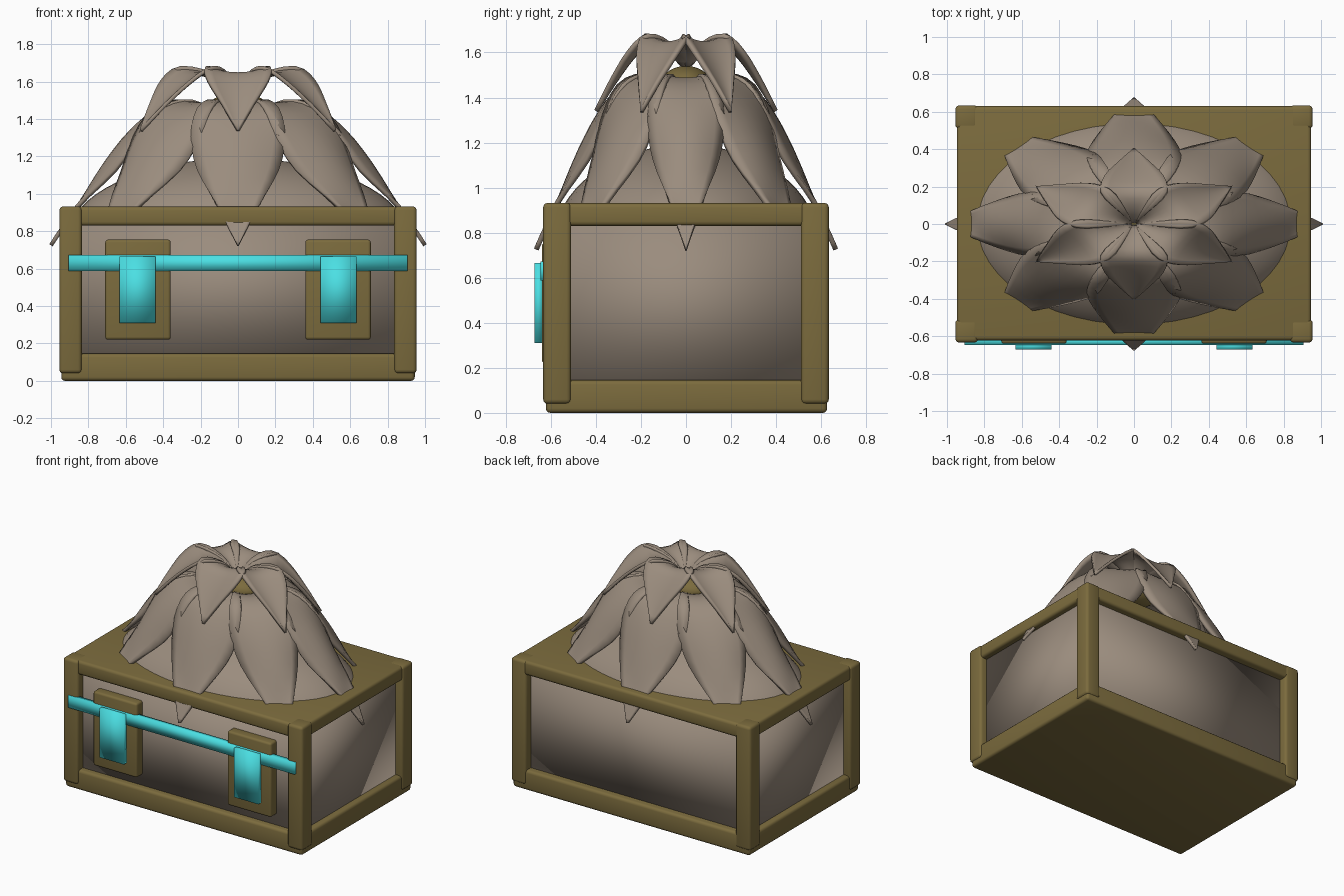
import bpy, bmesh, math
from mathutils import Vector, Matrix

if "Cube" in bpy.data.objects:
    bpy.data.objects.remove(bpy.data.objects["Cube"])


def mat(name, rgb):
    m = bpy.data.materials.new(name)
    m.diffuse_color = (*rgb, 1)
    m.use_nodes = True
    m.node_tree.nodes["Principled BSDF"].inputs["Base Color"].default_value = m.diffuse_color
    return m


GOLD = mat("olive_gold", (0.20, 0.148, 0.047))
TAUPE = mat("taupe", (0.325, 0.263, 0.207))
CYAN = mat("cyan", (0.07, 0.74, 0.77))


def finish(name, bm, material, angle=40):
    bmesh.ops.recalc_face_normals(bm, faces=bm.faces)
    me = bpy.data.meshes.new(name)
    bm.to_mesh(me)
    bm.free()
    me.materials.append(material)
    ob = bpy.data.objects.new(name, me)
    bpy.context.collection.objects.link(ob)
    bpy.ops.object.select_all(action='DESELECT')
    ob.select_set(True)
    bpy.context.view_layer.objects.active = ob
    bpy.ops.object.shade_smooth_by_angle(angle=math.radians(angle))
    return ob


def box(name, lo, hi, material, bevel=0.0, angle=40):
    lo, hi = Vector(lo), Vector(hi)
    bm = bmesh.new()
    bmesh.ops.create_cube(bm, size=1, matrix=Matrix.Translation((lo + hi) / 2)
                          @ Matrix.Diagonal((*(hi - lo), 1)))
    if bevel:
        bmesh.ops.bevel(bm, geom=bm.edges[:], offset=bevel, segments=3,
                        profile=0.5, affect='EDGES')
    return finish(name, bm, material, angle)


def ellipsoid(name, centre, radii, material, cut=None):
    bm = bmesh.new()
    bmesh.ops.create_uvsphere(bm, u_segments=48, v_segments=32, radius=1,
                              matrix=Matrix.Translation(centre) @ Matrix.Diagonal((*radii, 1)))
    if cut is not None:
        bmesh.ops.bisect_plane(bm, geom=bm.verts[:] + bm.edges[:] + bm.faces[:],
                               plane_co=(0, 0, cut), plane_no=(0, 0, 1), clear_inner=True)
    return finish(name, bm, material)


def catmull(points, steps):
    p = [Vector(q) for q in points]
    p = [2 * p[0] - p[1]] + p + [2 * p[-1] - p[-2]]
    out = []
    for i in range(1, len(p) - 2):
        a, b, c, d = p[i - 1:i + 3]
        for k in range(steps):
            t = k / steps
            out.append(0.5 * (2 * b + (c - a) * t + (2 * a - 5 * b + 4 * c - d) * t * t
                              + (3 * b - a - 3 * c + d) * t ** 3))
    return out + [p[-2]]


SQUASH = 0.665   # the flower is an oval, narrower front to back


def petal_ring(name, count, start, profile, thick):
    """Ring of drooping petals; rows are radius, height, half width, edge lift."""
    rows = catmull(profile, 3)
    for n in range(count):
        ang = start + 2 * math.pi * n / count
        turn = Matrix.Diagonal((1, SQUASH, 1, 1)) @ Matrix.Rotation(ang, 4, 'Z')
        bm = bmesh.new()
        grid = []
        for i, (r, z, w, lift) in enumerate(rows):
            a, b = rows[max(i - 1, 0)], rows[min(i + 1, len(rows) - 1)]
            d = Vector((b[0] - a[0], b[1] - a[1])).normalized()
            line = []
            for k in range(-4, 5):
                u = k / 4
                h = lift * u * u
                line.append(bm.verts.new(turn @ Vector((r - d.y * h, w * u, z + d.x * h))))
            grid.append(line)
        for l0, l1 in zip(grid, grid[1:]):
            for k in range(8):
                bm.faces.new((l0[k], l0[k + 1], l1[k + 1], l1[k]))
        ob = finish(f"{name}_{n + 1}", bm, TAUPE)
        s = ob.modifiers.new("thickness", 'SOLIDIFY')
        s.thickness = thick
        s.offset = 0


# Chest: base, lid, recessed walls, corner posts
box("base_slab", (-0.945, -0.622, 0), (0.945, 0.627, 0.145), GOLD, 0.02)
box("lid_slab", (-0.947, -0.622, 0.83), (0.947, 0.63, 0.931), GOLD, 0.02)
box("chest_walls", (-0.9, -0.575, 0.1), (0.9, 0.575, 0.87), TAUPE, 0, 180)
for sx in (-1, 1):
    for sy in (-1, 1):
        xs = sorted((sx * 0.835, sx * 0.955))
        ys = sorted((sy * 0.51, sy * 0.634))
        box("corner_post", (xs[0], ys[0], 0.04), (xs[1], ys[1], 0.932), GOLD, 0.02)

# Front fastening: two backing plates, cross bar, two straps
for sx in (-1, 1):
    xs = sorted((sx * 0.36, sx * 0.71))
    box("strap_plate", (xs[0], -0.64, 0.22), (xs[1], -0.56, 0.755), GOLD, 0.015)
    xs = sorted((sx * 0.44, sx * 0.633))
    box("strap", (xs[0], -0.672, 0.31), (xs[1], -0.635, 0.665), CYAN, 0, 180)
box("cross_bar", (-0.905, -0.647, 0.588), (0.905, -0.61, 0.672), CYAN, 0, 180)

# Oval mound on the lid
ellipsoid("mound", (0, 0, 0.75), (0.92, 0.59, 0.44), TAUPE, 0.9)

# Flower heart between the petal layers
ellipsoid("flower_heart", (0, 0, 1.46), (0.16, 0.11, 0.08), GOLD)

# Long outer petals that pierce the lid, then short upper petals
petal_ring("outer_petal", 8, 0,
           [(0.06, 1.4, 0.03, 0), (0.25, 1.475, 0.13, 0.02), (0.42, 1.45, 0.22, 0.0),
            (0.57, 1.335, 0.25, -0.05), (0.71, 1.16, 0.215, -0.065),
            (0.855, 0.93, 0.11, 0.005), (0.94, 0.815, 0.05, 0.0), (1.0, 0.725, 0.004, 0)], 0.022)
petal_ring("upper_petal", 6, math.pi / 6,
           [(0.02, 1.54, 0.012, 0), (0.12, 1.61, 0.085, 0.03), (0.25, 1.64, 0.175, 0.035),
            (0.36, 1.575, 0.16, 0.035), (0.48, 1.465, 0.085, 0.02), (0.6, 1.34, 0.004, 0)], 0.02)
